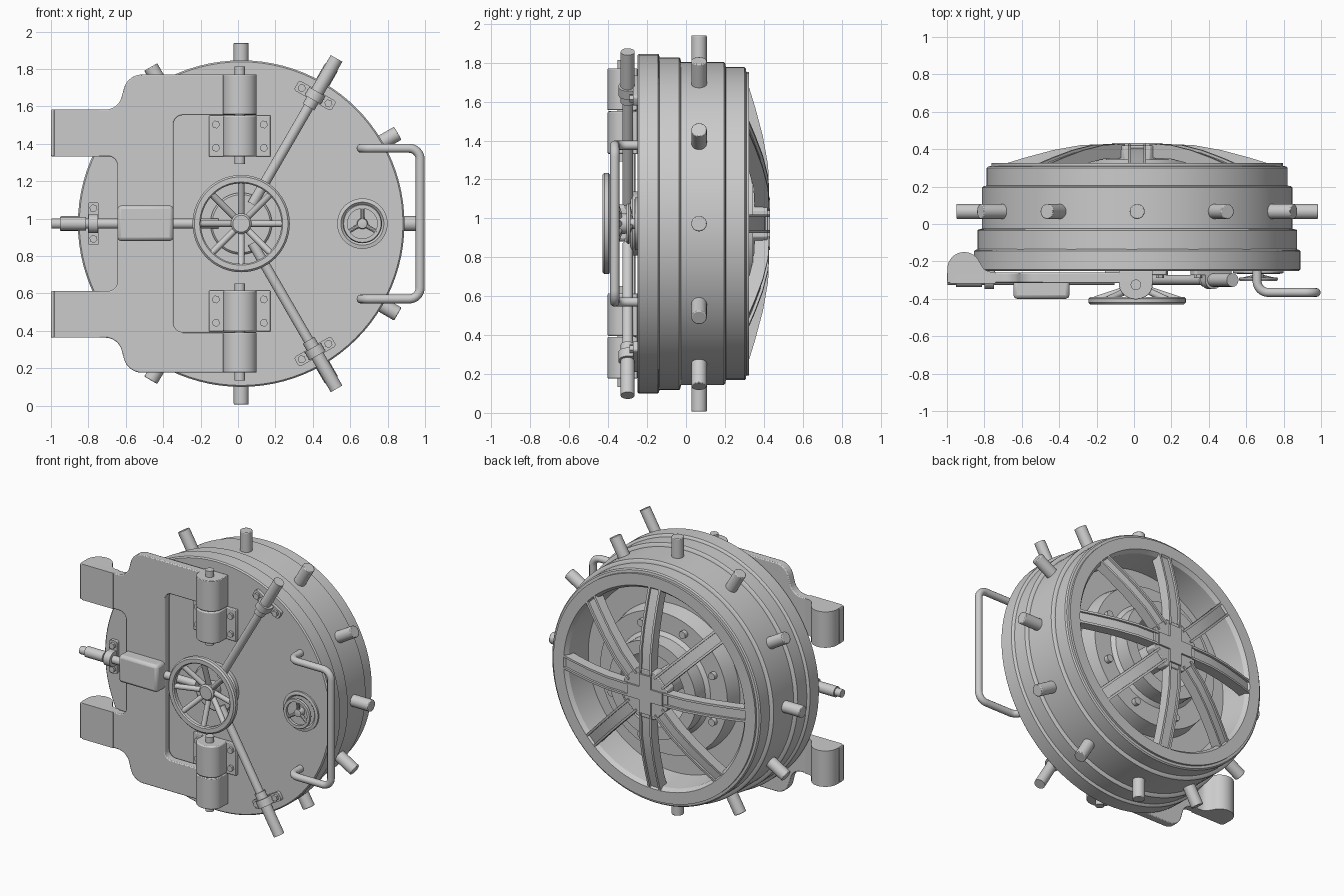
import bpy, bmesh, math
from mathutils import Vector

if "Cube" in bpy.data.objects:
    bpy.data.objects.remove(bpy.data.objects["Cube"])

CX, CZ = 0.017, 0.973          # centre of the round door
TAU = 2 * math.pi


def finish(name, bm, bevel=0):
    bmesh.ops.remove_doubles(bm, verts=bm.verts, dist=1e-5)
    bmesh.ops.recalc_face_normals(bm, faces=bm.faces)
    me = bpy.data.meshes.new(name)
    bm.to_mesh(me)
    bm.free()
    ob = bpy.data.objects.new(name, me)
    bpy.context.collection.objects.link(ob)
    if bevel:
        m = ob.modifiers.new("bevel", 'BEVEL')
        m.width, m.segments, m.limit_method = bevel, 2, 'ANGLE'
    return ob


def polar(a, r, y, t=0.0):
    """Point at angle a, radius r, depth y, shifted t along the tangent."""
    return Vector((CX + r * math.cos(a) - t * math.sin(a), y,
                   CZ + r * math.sin(a) + t * math.cos(a)))


def extrude(name, pts, vec, bevel=0):
    bm = bmesh.new()
    f = bm.faces.new([bm.verts.new(p) for p in pts])
    new = bmesh.ops.extrude_face_region(bm, geom=[f], use_keep_orig=True)
    bmesh.ops.translate(bm, vec=Vector(vec),
                        verts=[g for g in new['geom'] if isinstance(g, bmesh.types.BMVert)])
    return finish(name, bm, bevel)


def box(name, x0, x1, y0, y1, z0, z1, bevel=0):
    return extrude(name, [(x0, y0, z0), (x1, y0, z0), (x1, y0, z1), (x0, y0, z1)],
                   (0, y1 - y0, 0), bevel)


def cyl(name, p, q, r, n=24, bevel=0):
    p, q = Vector(p), Vector(q)
    d = (q - p).normalized()
    u = d.orthogonal().normalized()
    v = d.cross(u)
    pts = [p + r * (math.cos(TAU * i / n) * u + math.sin(TAU * i / n) * v) for i in range(n)]
    return extrude(name, pts, q - p, bevel)


def lathe(name, prof, n=96, cx=CX, closed=False):
    """Revolve (radius, y) points about the y axis of the door."""
    bm = bmesh.new()
    vs = [bm.verts.new((cx + r, y, CZ)) for r, y in prof]
    edges = [bm.edges.new(e) for e in zip(vs, vs[1:])]
    if closed:
        edges.append(bm.edges.new((vs[-1], vs[0])))
    bmesh.ops.spin(bm, geom=vs + edges, cent=(cx, 0, CZ), axis=(0, 1, 0),
                   angle=TAU, steps=n, use_merge=True)
    return finish(name, bm)


def fillet(pts, closed=True, n=8):
    """Round each corner; every entry is (coords, radius)."""
    out = []
    for i, (p, r) in enumerate(pts):
        p = Vector(p)
        if r == 0 or (not closed and i in (0, len(pts) - 1)):
            out.append(p)
            continue
        a = (Vector(pts[i - 1][0]) - p).normalized()
        b = (Vector(pts[(i + 1) % len(pts)][0]) - p).normalized()
        half = a.angle(b) / 2
        c = p + (a + b).normalized() * (r / math.sin(half))
        s, e = p + a * r / math.tan(half) - c, p + b * r / math.tan(half) - c
        w = s.angle(e)
        for k in range(n + 1):
            t = k / n
            out.append(c + (s * math.sin((1 - t) * w) + e * math.sin(t * w)) / math.sin(w))
    return out


# stepped door drum with a hollow back
lathe("door_drum", [(0, -.25), (.865, -.25), (.873, -.242), (.873, -.145), (.868, -.14),
                    (.855, -.135), (.855, -.035), (.85, -.03), (.83, -.025), (.83, .195),
                    (.822, .202), (.805, .205), (.805, .30), (.797, .308), (.78, .31),
                    (.78, .325), (.70, .325), (.68, .30), (.66, .11), (.51, .11),
                    (.49, .22), (.36, .22), (.335, .24), (.335, .345), (.25, .345),
                    (.24, .06), (0, .06)])

# locking bolts around the rim
for i in range(12):
    a = i * TAU / 12
    cyl("locking_bolt", polar(a, .78, .067), polar(a, .967, .067), .04, 24, .005)

# curved ribs and small studs on the back
top = [(.73, .315), (.60, .355), (.45, .395), (.30, .422), (.14, .428)]
for i in range(8):
    a = i * TAU / 8
    low = [(r - .02 if r > .7 else r, y - .075) for r, y in reversed(top)]
    web = [(r, y - .015) for r, y in top] + low
    extrude("back_rib", [polar(a, r, y, -.045) for r, y in web],
            polar(a, 0, 0, .09) - polar(a, 0, 0))
    rail = top + [(r, y - .03) for r, y in reversed(top)]
    for t in (-.048, .033):
        extrude("rib_rail", [polar(a, r, y, t) for r, y in rail],
                polar(a, 0, 0, .015) - polar(a, 0, 0))
    b = a + TAU / 16
    cyl("inner_stud", polar(b, .42, .21), polar(b, .42, .25), .025, 16)

# rear hub with raised cross
extrude("rear_hub", [polar((i + .5) * TAU / 8, .18, .34) for i in range(8)], (0, .08, 0), .005)
extrude("rear_hub_core", [polar(i * TAU / 32, .09, .05) for i in range(32)], (0, .30, 0))
cross = []
for i in range(4):
    for r, t in ((.045, -.045), (.135, -.045), (.135, .045)):
        cross.append(polar(i * TAU / 4, r, .41, t))
extrude("rear_cross", cross, (0, .022, 0))

# hinge arm plate: upper half outline, then mirrored
half = [((.10, .58), 0), ((-.345, .58), .05), ((-.345, -.58), .05), ((.10, -.58), 0)]
side = [((.10, .797), 0), ((-.59, .797), .10), ((-.64, .61), .09), ((-1.0, .61), 0),
        ((-1.0, .36), 0), ((-.645, .36), .05)]
low = [((x, -z), r) for (x, z), r in side]
outline = fillet(half + low + side[::-1])
extrude("hinge_arm", [(p.x, -.315, CZ + p.y) for p in outline], (0, .055, 0), .006)

HY = -.325                     # hinge pin depth
dee = [(.1, -.25)] + [(.01 + .09 * math.cos(t), HY - .078 * math.sin(t))
                      for t in (math.pi * k / 20 for k in range(21))] + [(-.08, -.25)]
lug = [(-.74, -.318), (-.98, -.318), (-.998, -.30)]
lug += [(-.908 + .09 * math.cos(t), -.24 + .09 * math.sin(t))
        for t in (math.pi - k * 2.75 / 18 for k in range(19))]
lug += [(-.80, -.243), (-.775, -.255), (-.74, -.257)]
for s in (1, -1):
    def z(d): return CZ + s * d
    extrude("arm_end_barrel", [(x, y, z(.36)) for x, y in lug], (0, 0, s * .25))
    extrude("arm_knuckle", [(x, y, z(.583)) for x, y in dee], (0, 0, s * .214), .004)
    extrude("bracket_knuckle", [(x, y, z(.358)) for x, y in dee], (0, 0, s * .22), .008)
    box("hinge_bracket", -.155, .175, -.272, -.248, min(z(.358), z(.578)),
        max(z(.358), z(.578)), .005)
    cyl("hinge_pin", (.01, HY, z(.32)), (.01, HY, z(.84)), .028)
    for x in (-.118, .138):
        for d in (.405, .53):
            cyl("bracket_bolt", (x, -.265, z(d)), (x, -.288, z(d)), .022, 6)

# three locking rods with clamps
for k in (60, 180, 300):
    a = math.radians(k)
    tang = polar(a, 0, 0, 1) - polar(a, 0, 0)
    cyl("locking_rod", polar(a, .12, -.30), polar(a, 1.015, -.30), .027)
    if k != 180:
        cyl("rod_tip", polar(a, .72, -.30), polar(a, 1.02, -.30), .036)
    else:
        cyl("rod_tip", polar(a, .83, -.30), polar(a, .97, -.30), .036)
    outl = fillet([((.76, -.115), .015), ((.82, -.115), .015),
                   ((.82, .115), .015), ((.76, .115), .015)], n=4)
    extrude("clamp_plate", [polar(a, p.x, -.248, p.y) for p in outl], (0, -.025, 0))
    arch = [(.05, -.25)] + [(.05 * math.cos(t), -.30 - .048 * math.sin(t))
                            for t in (math.pi * j / 16 for j in range(17))] + [(-.05, -.25)]
    extrude("clamp_saddle", [polar(a, .765, y, t) for t, y in arch],
            polar(a, .05, 0) - polar(a, 0, 0))
    for t in (-.082, .082):
        cyl("clamp_bolt", polar(a, .79, -.265, t), polar(a, .79, -.29, t), .022, 6)

# sleeve over the left rod
box("rod_sleeve", -.645, -.345, -.40, -.29, .88, 1.07, .02)

# main handwheel
lathe("wheel_base", [(0, -.25), (.165, -.25), (.165, -.275), (.155, -.285), (0, -.285)], 48)
lathe("wheel_hub", [(0, -.27), (.05, -.27), (.055, -.37), (.045, -.38), (0, -.38)], 32)
lathe("wheel_rim", [(.215, -.395), (.222, -.39), (.25, -.39), (.26, -.398), (.26, -.42),
                    (.25, -.43), (.222, -.43), (.215, -.422)], 64, closed=True)
for i in range(8):
    a = i * TAU / 8
    cyl("wheel_spoke", polar(a, .03, -.34), polar(a, .225, -.405), .018, 12)

# small dial wheel
DX = .665
lathe("dial_base", [(0, -.248), (.135, -.248), (.135, -.262), (.115, -.266), (.105, -.256),
                    (0, -.256)], 48, DX)
lathe("dial_rim", [(.08, -.285), (.10, -.285), (.105, -.295), (.10, -.305), (.08, -.305)],
      48, DX, True)
lathe("dial_hub", [(0, -.25), (.03, -.25), (.026, -.295), (0, -.30)], 24, DX)
for i in range(3):
    a = math.radians(90 + 120 * i)
    d = Vector((math.cos(a), 0, math.sin(a)))
    c = Vector((DX, 0, CZ))
    cyl("dial_spoke", c + d * .015 + Vector((0, -.28, 0)),
        c + d * .088 + Vector((0, -.295, 0)), .011, 10)

# pull handle
path = fillet([((.658, -.24, CZ + .403), 0), ((.658, -.366, CZ + .403), .06),
               ((.974, -.366, CZ + .403), .06), ((.974, -.366, CZ - .403), .06),
               ((.658, -.366, CZ - .403), .06), ((.658, -.24, CZ - .403), 0)], closed=False)
cu = bpy.data.curves.new("pull_handle", 'CURVE')
cu.dimensions, cu.bevel_depth, cu.bevel_resolution, cu.use_fill_caps = '3D', .024, 4, True
sp = cu.splines.new('POLY')
sp.points.add(len(path) - 1)
for pt, p in zip(sp.points, path):
    pt.co = (*p, 1)
handle = bpy.data.objects.new("pull_handle", cu)
bpy.context.collection.objects.link(handle)
bpy.ops.object.select_all(action='DESELECT')
handle.select_set(True)
bpy.context.view_layer.objects.active = handle
bpy.ops.object.convert(target='MESH')

# smooth shading with sharp edges kept
bpy.ops.object.select_all(action='SELECT')
bpy.ops.object.shade_smooth_by_angle(angle=math.radians(32))
